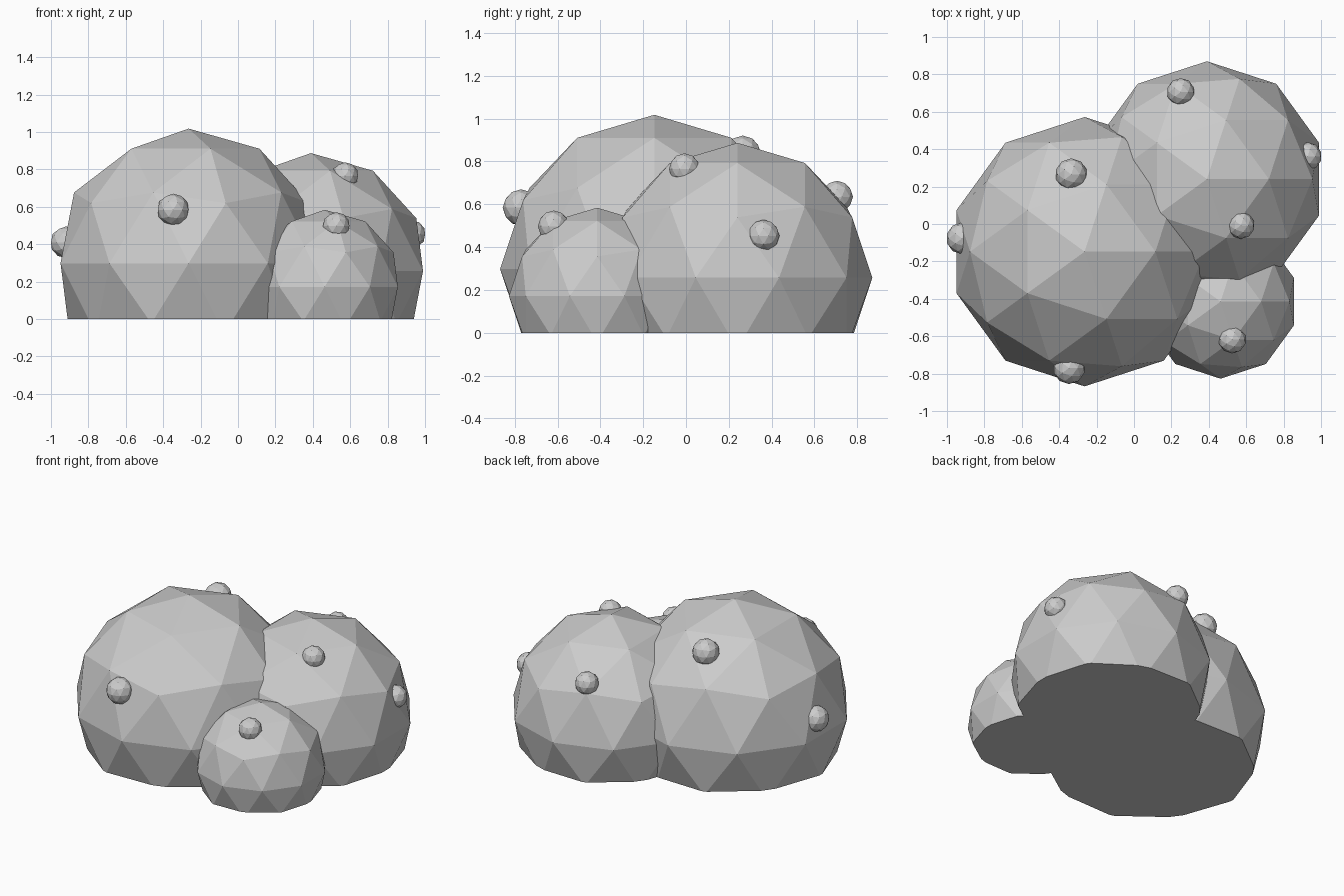
import bpy, bmesh

if "Cube" in bpy.data.objects:
    bpy.data.objects.remove(bpy.data.objects["Cube"])


def ball(name, centre, radius):
    bpy.ops.mesh.primitive_ico_sphere_add(subdivisions=2, radius=radius, location=centre)
    ob = bpy.context.object
    ob.name = name
    bpy.ops.object.transform_apply(location=True, rotation=False, scale=False)
    return ob


# Three overlapping faceted lobes
body = ball("lobed_body", (-0.264, -0.148, 0.298), 0.72)
lobes = [
    ball("back_lobe", (0.39, 0.24, 0.257), 0.63),
    ball("front_lobe", (0.463, -0.415, 0.172), 0.412),
]

# Fuse the lobes into one shell
for lobe in lobes:
    mod = body.modifiers.new("fuse", 'BOOLEAN')
    mod.operation = 'UNION'
    mod.solver = 'EXACT'
    mod.object = lobe
    bpy.context.view_layer.objects.active = body
    bpy.ops.object.modifier_apply(modifier=mod.name)
    bpy.data.objects.remove(lobe, do_unlink=True)

# Slice flat at ground level and cap the underside
bm = bmesh.new()
bm.from_mesh(body.data)
bmesh.ops.bisect_plane(bm, geom=bm.verts[:] + bm.edges[:] + bm.faces[:],
                       plane_co=(0, 0, 0), plane_no=(0, 0, 1), clear_inner=True)
bmesh.ops.remove_doubles(bm, verts=bm.verts, dist=1e-5)
bmesh.ops.holes_fill(bm, edges=[e for e in bm.edges if e.is_boundary], sides=0)
bmesh.ops.recalc_face_normals(bm, faces=bm.faces)
bm.to_mesh(body.data)
bm.free()

# Small half-buried bumps: centre, radius
bumps = [
    ((-0.347, -0.77, 0.584), 0.086),
    ((-0.335, 0.265, 0.835), 0.086),
    ((-0.919, -0.077, 0.41), 0.085),
    ((0.25, 0.705, 0.635), 0.075),
    ((0.572, -0.007, 0.765), 0.073),
    ((0.929, 0.362, 0.453), 0.075),
    ((0.525, -0.618, 0.497), 0.074),
]
for i, (centre, radius) in enumerate(bumps):
    ball(f"bump_{i + 1}", centre, radius)
